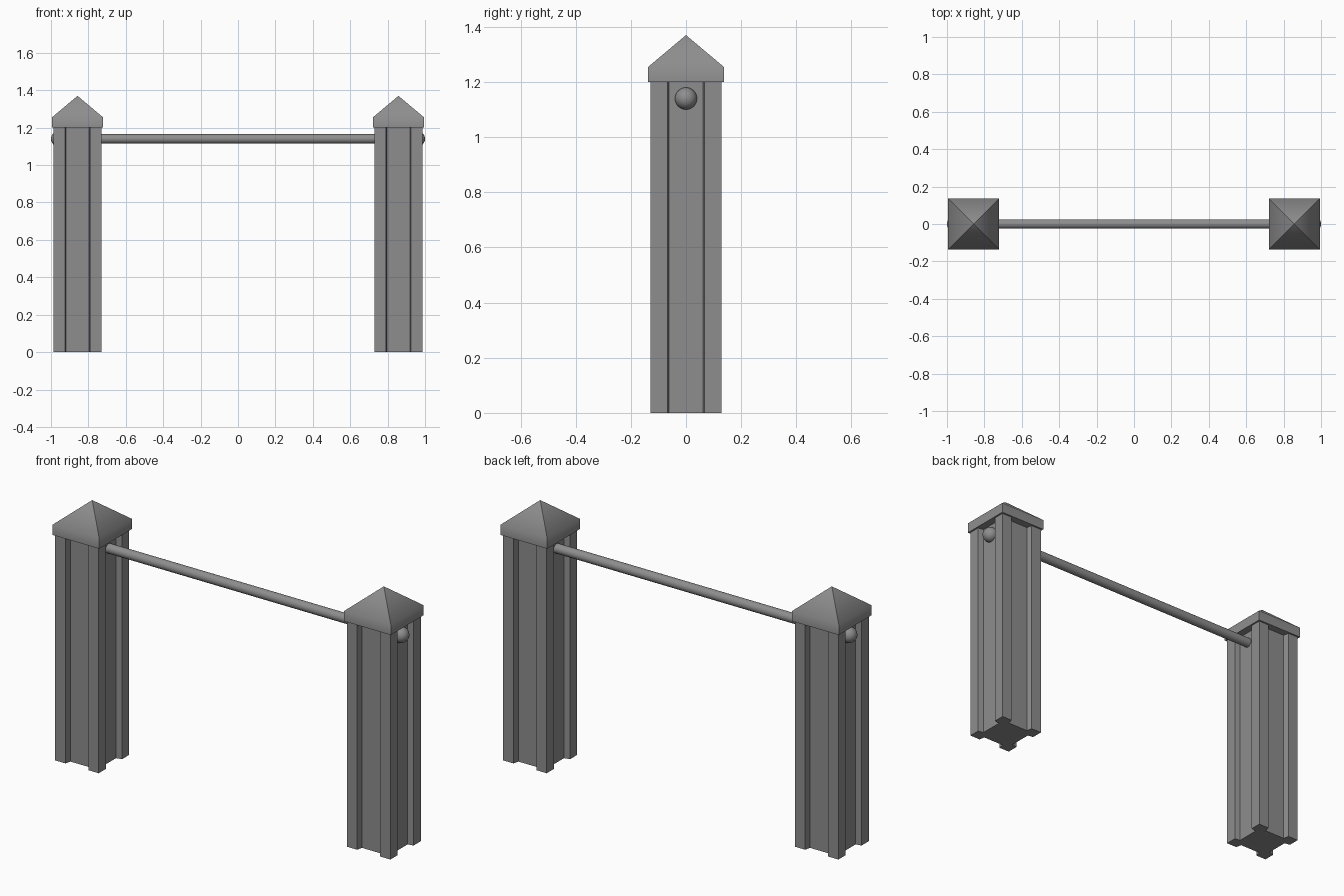
import bpy, bmesh
from math import radians
from mathutils import Matrix

cube = bpy.data.objects.get("Cube")
if cube:
    bpy.data.objects.remove(cube, do_unlink=True)

grey = bpy.data.materials.new("grey_metal")
grey.use_nodes = True
colour = (0.27, 0.27, 0.27, 1)
grey.diffuse_color = colour
grey.node_tree.nodes["Principled BSDF"].inputs["Base Color"].default_value = colour

POST_X = 0.858
BAR_Z = 1.14
POST_TOP = 1.205


def finish(name, bm, smooth=None):
    """Turn a bmesh into a named object, optionally smoothed below an angle."""
    bmesh.ops.recalc_face_normals(bm, faces=bm.faces)
    mesh = bpy.data.meshes.new(name)
    bm.to_mesh(mesh)
    bm.free()
    mesh.materials.append(grey)
    obj = bpy.data.objects.new(name, mesh)
    bpy.context.collection.objects.link(obj)
    if smooth:
        bpy.ops.object.select_all(action='DESELECT')
        obj.select_set(True)
        bpy.context.view_layer.objects.active = obj
        bpy.ops.object.shade_smooth_by_angle(angle=radians(smooth))
    return obj


def post(name, x):
    # Square outline with a shallow groove down the middle of every side
    side = [(-0.128, -0.128), (-0.067, -0.128), (-0.061, -0.097),
            (0.061, -0.097), (0.067, -0.128)]
    bm = bmesh.new()
    ring = []
    for turn in range(4):
        for px, py in side:
            for _ in range(turn):
                px, py = -py, px
            ring.append(bm.verts.new((x + px, py, 0)))
    base = bm.faces.new(ring)
    top = bmesh.ops.extrude_face_region(bm, geom=[base], use_keep_orig=True)["geom"]
    bmesh.ops.translate(bm, vec=(0, 0, POST_TOP),
                        verts=[v for v in top if isinstance(v, bmesh.types.BMVert)])
    finish(name, bm)


def cap(name, x):
    # Square slab with a pyramid on top
    r = 0.137
    bm = bmesh.new()
    corners = [(-r, -r), (r, -r), (r, r), (-r, r)]
    low = [bm.verts.new((x + a, b, 1.2)) for a, b in corners]
    high = [bm.verts.new((x + a, b, 1.255)) for a, b in corners]
    apex = bm.verts.new((x, 0, 1.37))
    bm.faces.new(low[::-1])
    for i in range(4):
        j = (i + 1) % 4
        bm.faces.new((low[i], low[j], high[j], high[i]))
        bm.faces.new((high[i], high[j], apex))
    finish(name, bm, 52)


def knob(name, x):
    # Round end stop on the outer side of the post
    bm = bmesh.new()
    place = Matrix.Translation((x, 0, BAR_Z)) @ Matrix.Rotation(radians(90), 4, 'Y')
    bmesh.ops.create_uvsphere(bm, u_segments=32, v_segments=16, radius=0.04, matrix=place)
    finish(name, bm, 40)


for label, s in (("left", 1), ("right", -1)):
    post(label + "_post", s * POST_X)
    cap(label + "_post_cap", s * POST_X)
    knob(label + "_bar_knob", s * 0.96)

# Crossbar between the posts
bm = bmesh.new()
bmesh.ops.create_cone(bm, cap_ends=True, segments=32, radius1=0.025, radius2=0.025,
                      depth=1.9, matrix=Matrix.Translation((0, 0, BAR_Z))
                      @ Matrix.Rotation(radians(90), 4, 'Y'))
finish("crossbar", bm, 40)
